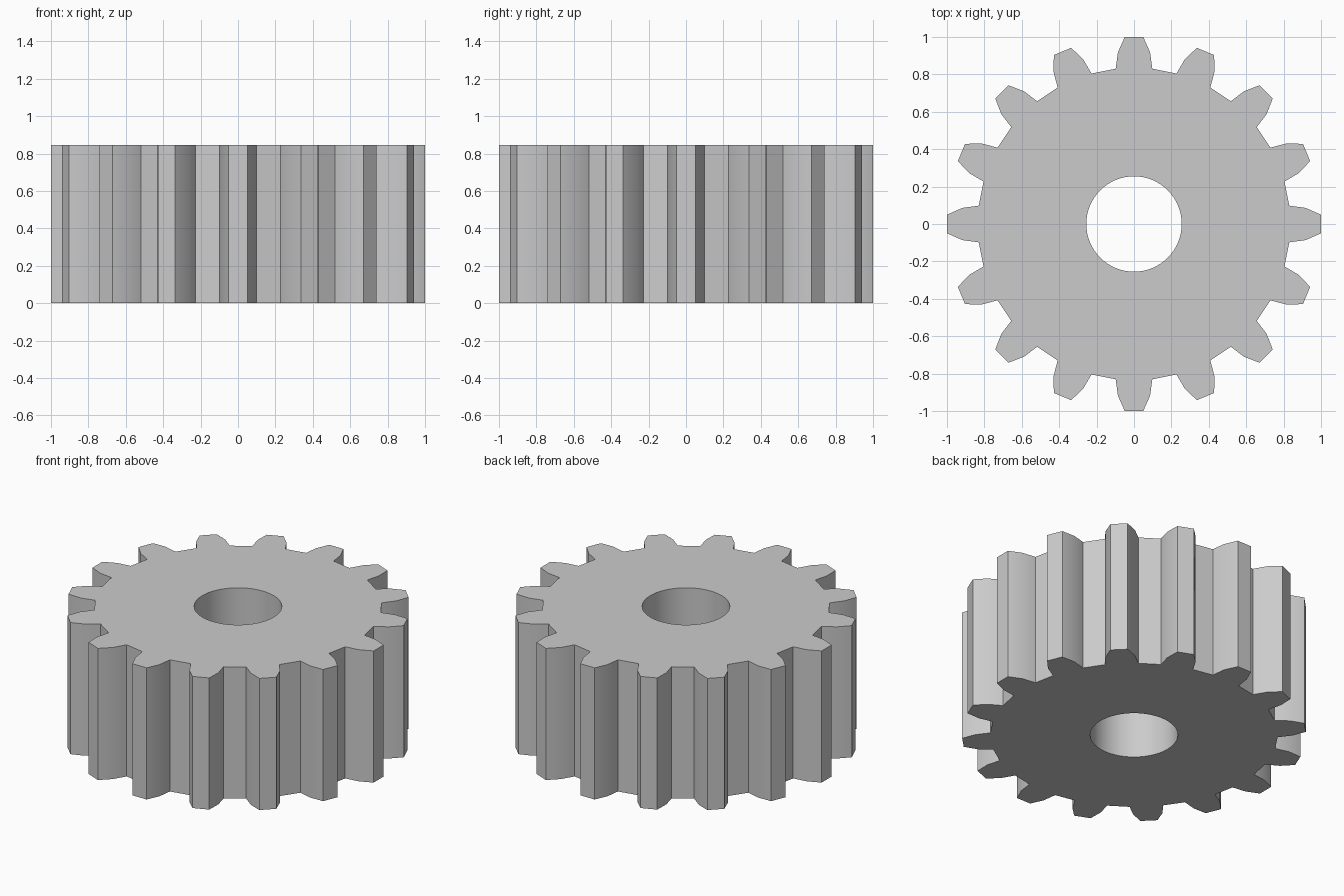
import bpy, bmesh
from math import cos, sin, tau, radians
from mathutils import Vector, Matrix

if "Cube" in bpy.data.objects:
    bpy.data.objects.remove(bpy.data.objects["Cube"])

TEETH, HEIGHT, BORE, BORE_SIDES = 16, 0.845, 0.255, 64
# one tooth pointing along +x: root, flank, tip (mirrored below)
HALF = [(0.83, -0.098), (0.918, -0.086), (0.9987, -0.05)]
TOOTH = HALF + [(x, -y) for x, y in reversed(HALF)]


def add_loop(bm, points):
    verts = [bm.verts.new(p) for p in points]
    return [bm.edges.new((a, b)) for a, b in zip(verts, verts[1:] + verts[:1])]


# gear outline and bore
outline = []
for i in range(TEETH):
    turn = Matrix.Rotation(tau * i / TEETH, 3, 'Z')
    outline += [turn @ Vector((x, y, 0)) for x, y in TOOTH]
bore = [(BORE * cos(tau * i / BORE_SIDES), BORE * sin(tau * i / BORE_SIDES), 0)
        for i in range(BORE_SIDES)]

bm = bmesh.new()
edges = add_loop(bm, outline) + add_loop(bm, bore)
bmesh.ops.triangle_fill(bm, edges=edges, use_beauty=True, normal=(0, 0, 1))

# extrude the face to full thickness
result = bmesh.ops.extrude_face_region(bm, geom=bm.faces[:], use_keep_orig=True)
top = [g for g in result["geom"] if isinstance(g, bmesh.types.BMVert)]
bmesh.ops.translate(bm, verts=top, vec=(0, 0, HEIGHT))
bmesh.ops.recalc_face_normals(bm, faces=bm.faces[:])

mesh = bpy.data.meshes.new("spur_gear")
bm.to_mesh(mesh)
bm.free()
gear = bpy.data.objects.new("spur_gear", mesh)
bpy.context.collection.objects.link(gear)

# smooth bore and flanks, crisp tooth edges
bpy.context.view_layer.objects.active = gear
gear.select_set(True)
bpy.ops.object.shade_smooth_by_angle(angle=radians(30))
